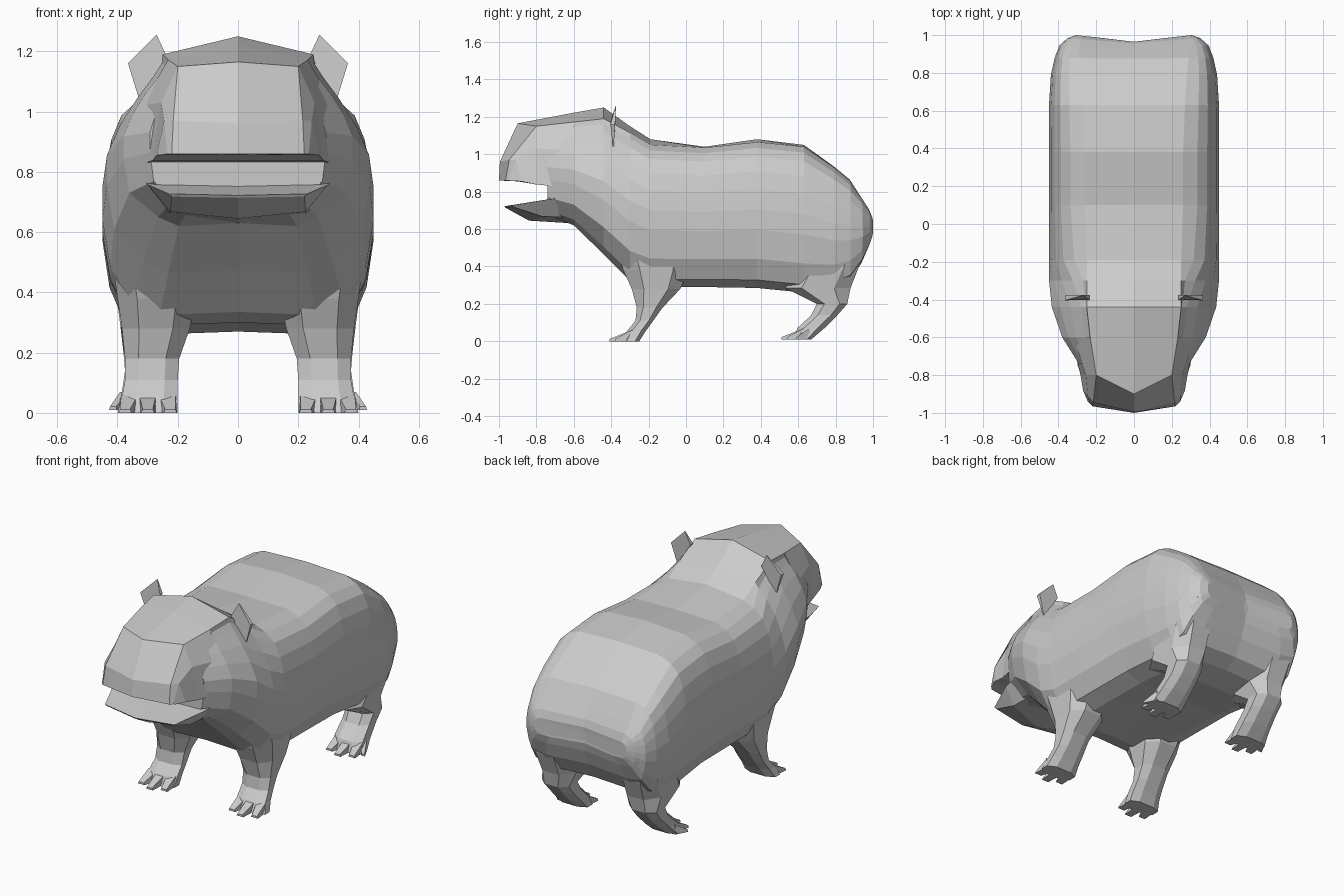
import bpy, bmesh

fur = bpy.data.materials.new("grey_fur")
fur.diffuse_color = (0.6, 0.6, 0.6, 1)


def loft(name, rings, mirror=False):
    """Skin a list of closed rings, cap both ends, flat shaded."""
    bm = bmesh.new()
    loops = [[bm.verts.new(p) for p in r] for r in rings]
    n = len(rings[0])
    for a, b in zip(loops, loops[1:]):
        for i in range(n):
            j = (i + 1) % n
            bm.faces.new((a[i], a[j], b[j], b[i]))
    bm.faces.new(loops[0][::-1])
    bm.faces.new(loops[-1])
    bmesh.ops.recalc_face_normals(bm, faces=bm.faces)
    me = bpy.data.meshes.new(name)
    bm.to_mesh(me)
    bm.free()
    me.materials.append(fur)
    ob = bpy.data.objects.new(name, me)
    bpy.context.collection.objects.link(ob)
    if mirror:
        m = ob.modifiers.new("mirror", 'MIRROR')
        m.use_mirror_merge = False
    return ob


def whole(half):
    """Complete a half ring that starts and ends on the centre line."""
    return half + [(-x, y, z) for x, y, z in half[-2:0:-1]]


# Trunk with neck and back of the head
# flank shape: fraction of height down, fraction of extra width
FLANK = [(0, 0), (.04, .4), (.1, .67), (.2, .84), (.32, .94), (.46, 1),
         (.6, 1), (.8, .87)]


def trunk_ring(y, zb, edge, crown, tw, w, p, b, dent):
    half = [(0, y - dent, crown)]
    for t, f in FLANK:
        x = tw + (w - tw) * (f ** p if t < .5 else f)
        half.append((x, y - dent * (1 - x / w), edge + (zb - edge) * t))
    half += [(b * w, y - dent * (1 - b), edge + (zb - edge) * .945),
             (b * w * .74, y - dent * .3, zb), (0, y - dent, zb + .01)]
    return whole(half)


trunk = [  # y, bottom, top edge, top centre, top width, width, power, keel width, dent
    (-.74, .675, 1.15, 1.185, .20, .292, 4, .75, 0),
    (-.60, .62, 1.172, 1.222, .232, .38, 4, .7, 0),
    (-.44, .465, 1.19, 1.25, .25, .435, 4.5, .72, 0),
    (-.30, .325, 1.115, 1.15, .25, .45, 2.5, .78, 0),
    (-.19, .29, 1.05, 1.08, .25, .45, 1.2, .82, 0),
    (.10, .29, 1.035, 1.04, .26, .45, 1.0, .82, 0),
    (.38, .285, 1.065, 1.08, .26, .45, 1.0, .82, 0),
    (.63, .26, 1.04, 1.05, .27, .45, 1.0, .84, 0),
    (.79, .28, .93, .935, .28, .44, 1.0, .87, 0),
    (.88, .325, .857, .865, .29, .42, 1.0, .9, .005),
    (.945, .42, .765, .77, .29, .395, 1.0, .92, .02),
    (.985, .51, .705, .71, .28, .35, 1.0, .93, .03),
    (1.0, .56, .66, .665, .27, .305, 1.0, .93, .035),
    (.965, .58, .64, .645, .01, .015, 1.0, .93, 0),
]
loft("body", [trunk_ring(*r) for r in trunk])

# Upper muzzle
loft("muzzle", [whole(r) for r in (
    [(0, -.6, 1.222), (.232, -.6, 1.172), (.32, -.6, 1.02), (.332, -.6, .82), (0, -.6, .82)],
    [(0, -.9, 1.165), (.2, -.8, 1.15), (.255, -.8, 1.03), (.283, -.8, .838), (0, -.8, .838)],
    [(0, -.995, .96), (.215, -.945, .97), (.245, -.91, .97), (.27, -.88, .855), (0, -.9, .855)],
    [(0, -1, .86), (.22, -.965, .86), (.235, -.95, .86), (.245, -.94, .858), (0, -.97, .858)],
)])

# Lower jaw
loft("lower_jaw", [whole(r) for r in (
    [(0, -.6, .77), (.318, -.6, .775), (.23, -.6, .66), (0, -.6, .63)],
    [(0, -.74, .752), (.298, -.75, .757), (.225, -.77, .668), (0, -.84, .645)],
    [(0, -.97, .722), (.23, -.93, .727), (.22, -.925, .718), (0, -.965, .714)],
)])


# Legs
def leg_ring(z, yf, yb, xi, xo):
    cx, cy = (xo - xi) * .25, (yb - yf) * .25
    return [(xi + cx, yf, z), (xo - cx, yf, z), (xo, yf + cy, z), (xo, yb - cy, z),
            (xo - cx, yb, z), (xi + cx, yb, z), (xi, yb - cy, z), (xi, yf + cy, z)]


loft("front_legs", [leg_ring(*r) for r in (
    (.52, -.38, .02, .15, .42), (.38, -.335, .02, .14, .40), (.28, -.29, -.03, .16, .385),
    (.18, -.263, -.125, .195, .375), (.11, -.27, -.175, .20, .375),
    (.055, -.315, -.215, .20, .385), (0, -.34, -.25, .20, .40))], True)

loft("rear_legs", [leg_ring(*r) for r in (
    (.55, .66, .975, .18, .415), (.40, .60, .925, .17, .405), (.285, .53, .88, .17, .39),
    (.20, .70, .862, .20, .38), (.14, .67, .81, .20, .375),
    (.07, .595, .74, .20, .385), (.01, .575, .67, .20, .40))], True)


# Toes: tapered wedges fanning forward
def toe(name, x, tip_x, y0, y1, z0, w=.028):
    loft(name, [
        [(x - w, y0, z0), (x + w, y0, z0), (x + w, y0, z0 + .06), (x - w, y0, z0 + .06)],
        [(tip_x - w * .8, y1, z0), (tip_x + w * .8, y1, z0),
         (tip_x + w * .6, y1, z0 + .012), (tip_x - w * .6, y1, z0 + .012)]], True)


for i, (x, tx, short) in enumerate([(.235, .225, .03), (.30, .30, 0), (.36, .375, .03)]):
    toe(f"front_toe_{i}", x, tx, -.29, -.41 + short, 0)
    toe(f"rear_toe_{i}", x, tx, .63, .51 + short, .01)
toe("rear_side_toe", .375, .415, .66, .59, .01, .016)

# Ears: thin upright leaves
EAR = [(.27, -.378, 1.255), (.365, -.392, 1.16), (.325, -.39, 1.03), (.235, -.39, 1.18)]
loft("ears", [[(x, y - .012 * (1.1 < z < 1.2), z) for x, y, z in EAR],
              [(x, y + .01 * (1.1 < z < 1.2) + .003, z) for x, y, z in EAR]], True)
